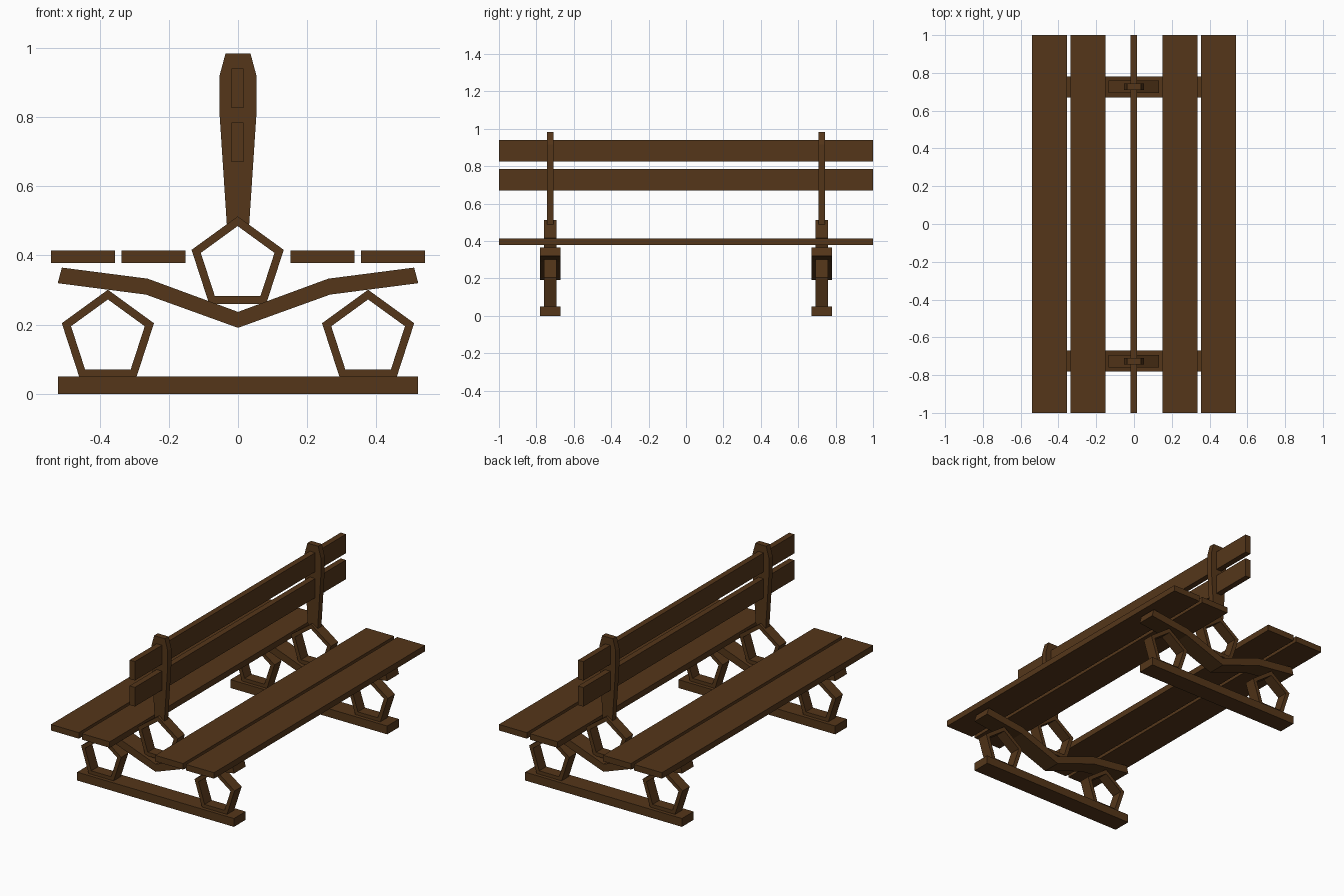
import bpy
import math

if "Cube" in bpy.data.objects:
    bpy.data.objects.remove(bpy.data.objects["Cube"])

wood = bpy.data.materials.new("brown_wood")
wood.diffuse_color = (0.09, 0.037, 0.01, 1)
wood.use_nodes = True
wood.node_tree.nodes["Principled BSDF"].inputs["Base Color"].default_value = wood.diffuse_color


def make_object(name, verts, faces):
    mesh = bpy.data.meshes.new(name)
    mesh.from_pydata(verts, [], faces)
    mesh.materials.append(wood)
    obj = bpy.data.objects.new(name, mesh)
    bpy.context.collection.objects.link(obj)
    return obj


def extrude(name, profile, y, width):
    """Extrude a closed x-z profile along y, centred on y."""
    n = len(profile)
    verts = [(x, y + s * width / 2, z) for s in (-1, 1) for x, z in profile]
    faces = [tuple(range(n)), tuple(range(2 * n - 1, n - 1, -1))]
    faces += [(i, i + n, (i + 1) % n + n, (i + 1) % n) for i in range(n)]
    return make_object(name, verts, faces)


def board(name, x0, x1, z0, z1, y, width):
    return extrude(name, [(x0, z0), (x1, z0), (x1, z1), (x0, z1)], y, width)


def pentagon_ring(name, cx, cz, y, width=0.067, outer=0.14, inner=0.112):
    verts = []
    for yy in (y - width / 2, y + width / 2):
        for r in (outer, inner):
            for i in range(5):
                a = math.pi / 2 - i * math.tau / 5
                verts.append((cx + r * math.cos(a), yy, cz + r * math.sin(a)))
    faces = []
    for i in range(5):
        j = (i + 1) % 5
        faces += [(i, j, j + 5, i + 5),                # front
                  (i + 10, i + 15, j + 15, j + 10),    # back
                  (i, i + 10, j + 10, j),              # outside
                  (i + 5, j + 5, j + 15, i + 15)]      # inside
    return make_object(name, verts, faces)


def mirrored(right_half):
    """Complete a profile given as right-hand points from bottom to top."""
    return right_half + [(-x, z) for x, z in reversed(right_half) if x > 0]


# The bent beam has a point on the centre line at both its bottom and top
beam = [(0, 0.191), (0.266, 0.287), (0.521, 0.32), (0.509, 0.365), (0.261, 0.333),
        (0, 0.237), (-0.261, 0.333), (-0.509, 0.365), (-0.521, 0.32), (-0.266, 0.287)]
post = mirrored([(0.032, 0.485), (0.054, 0.82), (0.054, 0.917), (0.036, 0.984)])

# Two end frames: foot, pentagon legs, bent beam, centre pentagon, back post
for end, s in (("front", -1), ("rear", 1)):
    y = s * 0.726
    board(end + "_foot", -0.52, 0.52, 0, 0.05, y, 0.11)
    for side, t in (("left", -1), ("right", 1)):
        pentagon_ring(f"{end}_{side}_leg", t * 0.376, 0.161, y)
    extrude(end + "_beam", beam, y, 0.11)
    pentagon_ring(end + "_centre_bracket", -0.001, 0.373, y)
    extrude(end + "_back_post", post, y, 0.035)

# Seat slats on both sides
for side, t in (("left", -1), ("right", 1)):
    for part, a, b in (("inner", 0.151, 0.336), ("outer", 0.356, 0.541)):
        x0, x1 = sorted((t * a, t * b))
        board(f"{side}_{part}_seat_slat", x0, x1, 0.378, 0.414, 0, 2)

# Shared backrest slats
board("lower_back_slat", -0.019, 0.016, 0.67, 0.785, 0, 2)
board("upper_back_slat", -0.019, 0.016, 0.826, 0.94, 0, 2)
